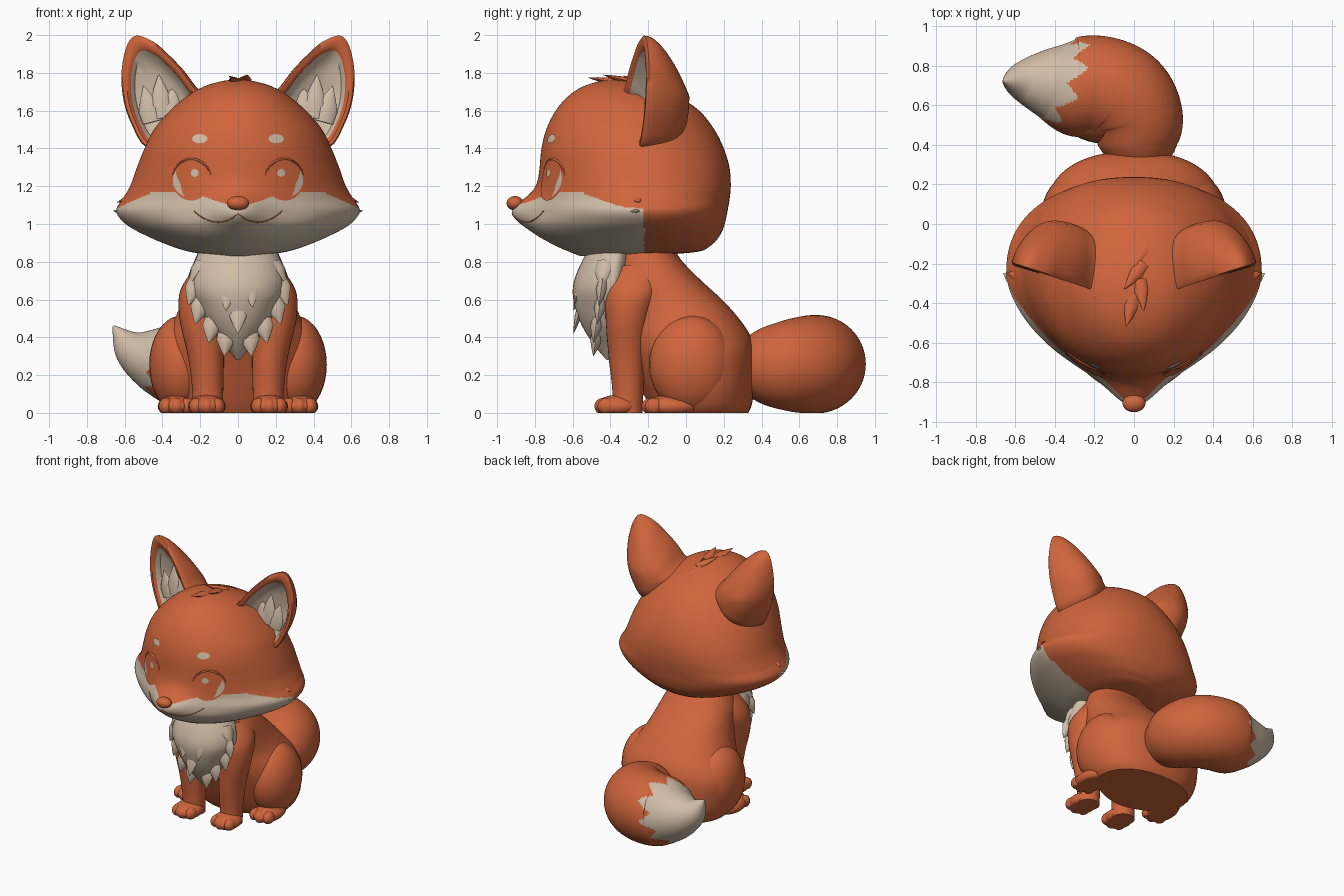
import bpy, bmesh, math
from mathutils import Vector, Matrix
from mathutils.bvhtree import BVHTree

if "Cube" in bpy.data.objects:
    bpy.data.objects.remove(bpy.data.objects["Cube"])


def material(name, rgb):
    m = bpy.data.materials.new(name)
    m.diffuse_color = (*rgb, 1)
    m.use_nodes = True
    m.node_tree.nodes["Principled BSDF"].inputs["Base Color"].default_value = m.diffuse_color
    return m


MATS = [material("orange fur", (0.63, 0.13, 0.045)), material("cream fur", (0.64, 0.51, 0.39))]
ORANGE, CREAM = 0, 1


def finish(name, bm, floor=False):
    if floor:
        for v in bm.verts:
            v.co.z = max(v.co.z, 0)
    bmesh.ops.recalc_face_normals(bm, faces=bm.faces)
    me = bpy.data.meshes.new(name)
    bm.to_mesh(me)
    bm.free()
    for m in MATS:
        me.materials.append(m)
    ob = bpy.data.objects.new(name, me)
    bpy.context.collection.objects.link(ob)
    return ob


def spline(rows, n, closed=False):
    """Catmull-Rom through tuples of any length."""
    c, out = len(rows), []
    for i in range(c if closed else c - 1):
        p = [rows[k % c] if closed else rows[min(max(k, 0), c - 1)] for k in range(i - 1, i + 3)]
        for k in range(n):
            t = k / n
            out.append(tuple(0.5 * (2 * b + (d - a) * t + (2 * a - 5 * b + 4 * d - e) * t * t
                                    + (3 * b - a - 3 * d + e) * t ** 3) for a, b, d, e in zip(*p)))
    return out if closed else out + [tuple(rows[-1])]


def loft(name, rings, mat=ORANGE, rule=None, floor=False):
    """Skin closed rings; rule(centre, ring index) gives the colour."""
    bm = bmesh.new()
    vs = [[bm.verts.new(p) for p in r] for r in rings]
    n = len(vs[0])
    for i in range(len(vs) - 1):
        for j in range(n):
            k = (j + 1) % n
            f = bm.faces.new((vs[i][j], vs[i][k], vs[i + 1][k], vs[i + 1][j]))
            f.material_index = rule(f.calc_center_median(), i) if rule else mat
    for r, i in ((vs[0], 0), (vs[-1], len(vs) - 1)):
        f = bm.faces.new(r)
        f.material_index = rule(f.calc_center_median(), i) if rule else mat
    return finish(name, bm, floor)


def section(z, w, yf, yb, yw, nf=2, nb=2, cx=0, count=32):
    """Horizontal ring: half width w, front yf, back yb, widest at yw."""
    pts = []
    for j in range(count):
        a = 2 * math.pi * j / count
        c, s = math.cos(a), math.sin(a)
        e = 2 / (nf if s < 0 else nb)
        d = yw - yf if s < 0 else yb - yw
        pts.append((cx + w * math.copysign(abs(c) ** e, c), yw + d * math.copysign(abs(s) ** e, s), z))
    return pts


def sweep(name, rows, mat=ORANGE, sides=8, rule=None, flat=1.0, floor=False):
    """Tube along rows of x, y, z, radius."""
    pts = [Vector(r[:3]) for r in rows]
    rings = []
    for i, p in enumerate(pts):
        t = (pts[min(i + 1, len(pts) - 1)] - pts[max(i - 1, 0)]).normalized()
        ref = Vector((0, 0, 1)) if abs(t.z) < 0.9 else Vector((0, 1, 0))
        u = t.cross(ref).normalized()
        v = u.cross(t)
        rings.append([p + rows[i][3] * (math.cos(a) * u + flat * math.sin(a) * v)
                      for a in (2 * math.pi * j / sides for j in range(sides))])
    return loft(name, rings, mat, rule, floor)


def lock(name, a, b, r, mat=ORANGE, flat=0.5):
    """Pointed lock of fur from a to b."""
    a, b = Vector(a), Vector(b)
    rows = [(*a.lerp(b, t), r * k) for t, k in ((0, 0.9), (0.35, 1), (0.7, 0.55), (1, 0.03))]
    return sweep(name, rows, mat, 8, flat=flat)


def balls(name, items, mat=ORANGE):
    bm = bmesh.new()
    for c, r in items:
        bmesh.ops.create_uvsphere(bm, u_segments=32, v_segments=20, radius=1,
                                  matrix=Matrix.Translation(c) @ Matrix.Diagonal((*r, 1)))
    for f in bm.faces:
        f.material_index = mat
    return finish(name, bm, True)


# Head: stacked sections with a muzzle bump; lower front is cream
head_rows = [
    (0.83, 0.06, -0.56, -0.28, -0.40, 2.0, 2.0), (0.85, 0.24, -0.61, 0.04, -0.32, 1.9, 2.2),
    (0.885, 0.36, -0.69, 0.13, -0.28, 1.8, 2.3), (0.94, 0.49, -0.78, 0.18, -0.26, 1.7, 2.3),
    (1.00, 0.595, -0.82, 0.205, -0.25, 1.65, 2.3), (1.07, 0.645, -0.81, 0.22, -0.25, 1.65, 2.3),
    (1.14, 0.605, -0.795, 0.232, -0.25, 1.7, 2.3), (1.21, 0.567, -0.785, 0.237, -0.25, 1.8, 2.3),
    (1.30, 0.535, -0.775, 0.23, -0.25, 1.9, 2.2), (1.40, 0.495, -0.765, 0.20, -0.26, 2, 2.1),
    (1.50, 0.445, -0.74, 0.15, -0.28, 2, 2), (1.60, 0.36, -0.69, 0.07, -0.30, 2, 2),
    (1.68, 0.265, -0.62, -0.05, -0.33, 2, 2), (1.73, 0.175, -0.54, -0.17, -0.35, 2, 2),
    (1.757, 0.08, -0.45, -0.28, -0.36, 2, 2), (1.765, 0.01, -0.38, -0.35, -0.365, 2, 2)]
rings = [section(*r, count=192) for r in spline(head_rows, 12)]
rings = [[(x, y - (0.11 * math.exp(-(x / 0.15) ** 2 - ((z - 1.07) / 0.085) ** 2) if y < -0.4 else 0), z)
          for x, y, z in r] for r in rings]


def cheek_rule(c, i):
    ax = abs(c.x)
    top = 1.17 - 0.07 * math.exp(-(ax / 0.19) ** 2) - 0.45 * max(0, ax - 0.45)
    return CREAM if c.z < top and c.y < -0.22 else ORANGE


head = loft("head", rings, rule=cheek_rule)
tree = BVHTree.FromPolygons([v.co for v in head.data.vertices], [p.vertices for p in head.data.polygons])


def on_face(x, z, lift):
    hit, normal, _, _ = tree.ray_cast(Vector((x, -3, z)), Vector((0, 1, 0)))
    if normal.y > 0:
        normal = -normal
    return hit + normal * lift


def patch(name, fn, mat, lift):
    """Thin plate on the face; fn(u, v) gives x, z."""
    bm = bmesh.new()
    g = [[bm.verts.new(on_face(*fn(u / 24, max(v / 5, 0.01)), lift)) for u in range(25)] for v in range(6)]
    for v in range(5):
        for u in range(24):
            bm.faces.new((g[v][u], g[v][u + 1], g[v + 1][u + 1], g[v + 1][u])).material_index = mat
    bmesh.ops.remove_doubles(bm, verts=bm.verts, dist=1e-5)
    ob = finish(name, bm)
    if sum(p.normal.y for p in ob.data.polygons) > 0:
        ob.data.flip_normals()
    return ob


def disc(cx, cz, rx, rz):
    return lambda u, v: (cx + v * rx * math.cos(2 * math.pi * u), cz + v * rz * math.sin(2 * math.pi * u))


balls("nose", [((0, -0.905, 1.11), (0.058, 0.045, 0.038))])

ear_outline = [(0.17, 1.65), (0.235, 1.73), (0.3, 1.82), (0.37, 1.895), (0.45, 1.965), (0.54, 1.997),
               (0.59, 1.94), (0.617, 1.8), (0.605, 1.65), (0.56, 1.52), (0.49, 1.41), (0.36, 1.40), (0.22, 1.5)]
ear_rings = [(math.cos(a) ** 0.8, 0.27 * math.sin(a)) for a in (math.radians(d) for d in range(88, -1, -8))]
ear_rings += [(0.97, -0.012), (0.88, -0.01), (0.8, 0.01), (0.75, 0.05), (0.5, 0.08), (0.05, 0.09)]
edge = spline(ear_outline, 5, True)


def ear_point(s, x, z, k, dy):
    x, z = 0.38 + (x - 0.38) * k, 1.6 + (z - 1.6) * k
    thin = min(1, 0.55 + (2 - z) * 1.4)
    return s * (x - 0.25 * max(dy, 0) * thin), -0.2 - 0.31 * (0.6 - x) + dy * thin, z


for s, side in ((1, "left"), (-1, "right")):
    # Eyes, eyelids, brows and half of the mouth
    cx, cz = 0.245 * s, 1.23
    patch(side + "_eye", disc(cx, cz, 0.1, 0.108), ORANGE, 0.005)

    def crescent(u, v):
        a = math.radians(-70 + 105 * u)
        r = 0.95 - 0.36 * v * math.sin(math.pi * u)
        return cx + s * 0.1 * r * math.cos(a), cz + 0.095 * r * math.sin(a)

    patch(side + "_eye_crescent", crescent, CREAM, 0.008)
    patch(side + "_eye_glint", disc(0.225 * s, 1.27, 0.02, 0.021), CREAM, 0.009)
    patch(side + "_brow", disc(0.2 * s, 1.45, 0.04, 0.024), CREAM, 0.006)
    lid = [(math.radians(15 + 10 * k), math.sin(math.pi * k / 15)) for k in range(16)]
    sweep(side + "_eyelid", [(*on_face(cx + 0.105 * math.cos(a), cz + 0.112 * math.sin(a), 0.0),
                              0.002 + 0.006 * k) for a, k in lid])
    smile = spline([(0.0, 1.055), (0.05, 1.02), (0.12, 1.01), (0.19, 1.035), (0.235, 1.07)], 4)
    sweep(side + "_mouth_line", [(*on_face(s * x, z, 0), 0.003) for x, z in smile])
    # Ear: domed back, rim and cream hollow
    loft(side + "_ear", [[ear_point(s, x, z, k, dy) for x, z in edge] for k, dy in ear_rings],
         rule=lambda c, i: CREAM if i >= len(ear_rings) - 4 else ORANGE)
    for k, (bx, bz, tx, tz) in enumerate([(0.36, 1.56, 0.34, 1.73), (0.40, 1.56, 0.42, 1.79),
                                          (0.45, 1.54, 0.5, 1.73)]):
        lock(f"{side}_ear_tuft_{k}", (s * bx, -0.2, bz), (s * tx, -0.19, tz), 0.06, CREAM, 0.4)
    # Cheek fur points
    lock(side + "_cheek_point", (s * 0.56, -0.30, 1.06), (s * 0.66, -0.25, 1.07), 0.05, CREAM)
    lock(side + "_cheek_lock", (s * 0.53, -0.27, 1.15), (s * 0.64, -0.25, 1.115), 0.045)
    # Front leg and paw
    leg = [(0.0, 0.08, -0.39, -0.23, -0.31), (0.12, 0.082, -0.39, -0.225, -0.31),
           (0.3, 0.095, -0.41, -0.215, -0.31), (0.5, 0.115, -0.425, -0.19, -0.31),
           (0.65, 0.105, -0.42, -0.14, -0.28), (0.78, 0.06, -0.36, -0.12, -0.24)]
    centre = [0.16, 0.16, 0.17, 0.195, 0.20, 0.16]
    loft(side + "_front_leg", [section(*r[:5], cx=s * r[5]) for r in
                               spline([(*r, c) for r, c in zip(leg, centre)], 5)])
    balls(side + "_front_paw", [((s * 0.165, -0.365, 0.035), (0.1, 0.115, 0.06))]
          + [((s * (0.165 + d), -0.435 + abs(d) * 0.3, 0.035), (0.04, 0.05, 0.045)) for d in (-0.055, 0, 0.055)])
    # Haunch and hind foot
    balls(side + "_haunch", [((s * 0.3, 0.03, 0.255), (0.17, 0.225, 0.26))])
    balls(side + "_hind_paw", [((s * 0.325, -0.08, 0.035), (0.1, 0.15, 0.06))]
          + [((s * (0.325 + d), -0.185 + abs(d) * 0.3, 0.035), (0.04, 0.05, 0.045)) for d in (-0.055, 0, 0.055)])
    # Ragged locks down the sides of the chest
    for k, (x, y, z) in enumerate([(0.2, -0.43, 0.8), (0.215, -0.44, 0.7), (0.19, -0.45, 0.6), (0.13, -0.47, 0.5),
                                   (0.06, -0.47, 0.43)]):
        lock(f"{side}_chest_lock_{k}", (s * x, y, z), (s * (x + 0.06 - 0.012 * k), y - 0.02, z - 0.13),
             0.05, CREAM, 0.6)

# Hair tuft on the crown
for k, (a, b) in enumerate([((0.0, -0.36, 1.75), (-0.04, -0.52, 1.775)), ((0.03, -0.28, 1.75), (0.05, -0.44, 1.79)),
                            ((0.05, -0.2, 1.73), (-0.05, -0.33, 1.785)), ((0.08, -0.1, 1.68), (0.0, -0.22, 1.75))]):
    lock(f"crown_tuft_{k}", a, b, 0.035, ORANGE, 0.5)

# Body, broad enough at the back to merge with the haunches
body = [(0.0, 0.36, -0.17, 0.33, 0.06), (0.05, 0.40, -0.2, 0.35, 0.06), (0.15, 0.435, -0.25, 0.362, 0.06),
        (0.3, 0.44, -0.32, 0.366, 0.06), (0.4, 0.40, -0.37, 0.345, 0.04), (0.5, 0.335, -0.40, 0.28, -0.02),
        (0.6, 0.295, -0.42, 0.19, -0.1), (0.72, 0.265, -0.42, 0.06, -0.18), (0.83, 0.22, -0.40, -0.04, -0.21),
        (0.95, 0.17, -0.36, -0.09, -0.22)]
loft("body", [section(*r, nf=1.7, nb=2.3, count=64) for r in spline(body, 5)])

# Cream chest bib
bib = [(0.28, 0.01, -0.42, -0.38, -0.39), (0.35, 0.065, -0.48, -0.33, -0.39), (0.45, 0.15, -0.545, -0.3, -0.39),
       (0.55, 0.205, -0.585, -0.3, -0.39), (0.65, 0.25, -0.6, -0.3, -0.39), (0.75, 0.245, -0.575, -0.3, -0.38),
       (0.88, 0.2, -0.51, -0.28, -0.36)]
loft("chest_bib", [section(*r, count=40) for r in spline(bib, 6)], CREAM)
for k, (x, z) in enumerate([(-0.05, 0.68), (0.06, 0.7), (0.0, 0.56)]):
    lock(f"chest_front_lock_{k}", (x, -0.56, z), (x * 1.3, -0.595, z - 0.14), 0.045, CREAM, 0.4)

# Tail curling to one side, cream ragged tip
tail = spline([(0.02, 0.30, 0.24, 0.14), (0.02, 0.40, 0.245, 0.2), (0.01, 0.53, 0.25, 0.24),
               (-0.06, 0.64, 0.255, 0.258), (-0.18, 0.69, 0.258, 0.26), (-0.31, 0.69, 0.265, 0.245),
               (-0.45, 0.71, 0.29, 0.175), (-0.57, 0.72, 0.35, 0.1), (-0.66, 0.72, 0.46, 0.006)], 18)


def tail_rule(c, i):
    a = math.atan2(c.z - 0.27, c.y - 0.71) / (2 * math.pi) * 10
    zigzag = abs(a % 1 - 0.5) * 0.16
    return CREAM if c.x < -0.42 + 0.35 * (c.y - 0.7) + 0.35 * (c.z - 0.27) + zigzag else ORANGE


sweep("tail", tail, sides=120, rule=tail_rule, floor=True)
balls("tail_inner_curl", [((-0.14, 0.57, 0.25), (0.24, 0.165, 0.2))])

# Smooth shading on every part
for ob in bpy.context.collection.objects:
    ob.select_set(True)
    bpy.context.view_layer.objects.active = ob
bpy.ops.object.shade_smooth_by_angle(angle=math.radians(45))
